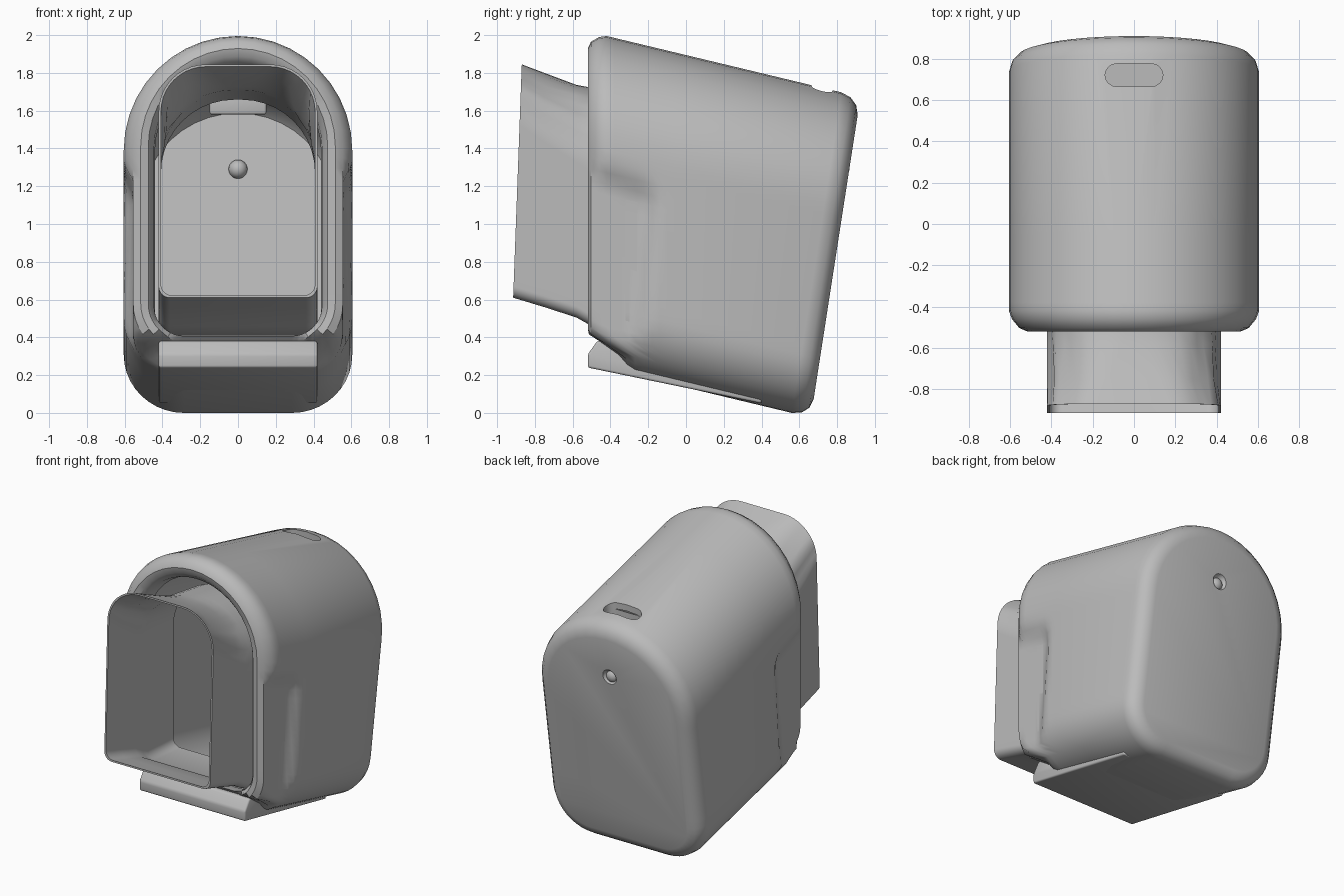
import bpy, bmesh
from math import sin, cos, pi

if "Cube" in bpy.data.objects:
    bpy.data.objects.remove(bpy.data.objects["Cube"])

grey = bpy.data.materials.new("plain_grey")
grey.use_nodes = True
COLOUR = (0.5, 0.5, 0.5, 1)
grey.diffuse_color = COLOUR
grey.node_tree.nodes["Principled BSDF"].inputs["Base Color"].default_value = COLOUR

FRONT, SLOPE = -0.52, 0.24
HALF, BASE, CROWN = 0.605, 0.24, 2.0


def clamp(v):
    return max(0.0, min(1.0, v))


def finish(bm, name, angle=35):
    """Turn a bmesh into a shaded object."""
    bmesh.ops.remove_doubles(bm, verts=bm.verts, dist=1e-5)
    bmesh.ops.recalc_face_normals(bm, faces=bm.faces)
    mesh = bpy.data.meshes.new(name)
    bm.to_mesh(mesh)
    bm.free()
    mesh.materials.append(grey)
    ob = bpy.data.objects.new(name, mesh)
    bpy.context.collection.objects.link(ob)
    smooth(ob, angle)
    return ob


def smooth(ob, angle=35):
    bpy.ops.object.select_all(action='DESELECT')
    ob.select_set(True)
    bpy.context.view_layer.objects.active = ob
    bpy.ops.object.shade_smooth_by_angle(angle=angle * pi / 180)


def outline(w, z0, z1, r_low, r_top, arc=10, side=14):
    """Rounded upright section as (x, z) points, mirrored left to right."""
    half = []
    for i in range(arc + 1):
        a = -pi / 2 + i / arc * pi / 2
        half.append((w - r_low + r_low * cos(a), z0 + r_low + r_low * sin(a)))
    low, high = z0 + r_low, z1 - r_top
    half += [(w, low + (high - low) * i / side) for i in range(1, side)]
    for i in range(arc + 1):
        a = i / arc * pi / 2
        half.append((w - r_top + r_top * cos(a), high + r_top * sin(a)))
    return half + [(-x, z) for x, z in reversed(half)]


def loft(rings, name, cyclic=False):
    """Skin a row of equal rings; close it as a tube wall or with end caps."""
    bm = bmesh.new()
    rows = [[bm.verts.new(p) for p in ring] for ring in rings]
    pairs = list(zip(rows, rows[1:]))
    if cyclic:
        pairs.append((rows[-1], rows[0]))
    else:
        bm.faces.new(rows[0])
        bm.faces.new(rows[-1])
    n = len(rows[0])
    for a, b in pairs:
        for i in range(n):
            j = (i + 1) % n
            bm.faces.new((a[i], a[j], b[j], b[i]))
    return finish(bm, name)


def prism(points, place, depth, name, bevel=0.0):
    """Extrude a flat profile, with optional rounded edges."""
    bm = bmesh.new()
    face = bm.faces.new([bm.verts.new(place(u, v)) for u, v in points])
    moved = bmesh.ops.extrude_face_region(bm, geom=[face])["geom"]
    bmesh.ops.translate(bm, vec=depth, verts=[g for g in moved if isinstance(g, bmesh.types.BMVert)])
    if bevel:
        bmesh.ops.bevel(bm, geom=bm.edges[:], offset=bevel, segments=3, profile=0.5, affect='EDGES')
    return finish(bm, name)


def cut(ob, cutter):
    mod = ob.modifiers.new("cut", 'BOOLEAN')
    mod.operation, mod.solver, mod.object = 'DIFFERENCE', 'EXACT', cutter
    bpy.ops.object.select_all(action='DESELECT')
    ob.select_set(True)
    bpy.context.view_layer.objects.active = ob
    bpy.ops.object.modifier_apply(modifier=mod.name)
    smooth(ob)


# Housing: sloping arched shell with a leaning back and a rounded front rim
def back_y(zs):
    return (0.648 + 0.155 * zs) / 1.037


def housing_ring(inset, offset, from_back):
    ring = []
    for x, zs in outline(HALF - inset, BASE + inset, CROWN - inset, 0.32 - inset, HALF - inset):
        front = FRONT + 0.15 * clamp((0.4 - zs) / 0.06)
        y = back_y(zs) - offset if from_back else front + offset
        z = zs - SLOPE * (y + 0.44)
        # Shallow grip recess on each side behind the rim
        if not from_back:
            edge = clamp((-0.21 + 0.1 * (z - 0.35) - y) / 0.09)
            roof = clamp((1.33 - 0.35 * (y + 0.48) - z) / 0.1)
            limit = HALF - 0.05 * edge * roof
            x = max(-limit, min(limit, x))
        ring.append((x, y, z))
    return ring


steps = [(0.10, 0, True), (0.05, 0.015, True), (0.015, 0.05, True), (0, 0.1, True)]
steps += [(0, 0.46 - 0.04 * i, False) for i in range(10)]
steps += [(0.015, 0.06, False), (0.05, 0.017, False), (0.09, 0, False), (0.13, 0.01, False),
          (0.16, 0.05, False), (0.165, 0.13, False), (0.045, 0.2, False),
          (0.045, 0.12, True), (0.10, 0.045, True)]
housing = loft([housing_ring(*s) for s in steps], "housing")

# Slot in the roof with a pocket hanging under it
slot_points = []
for side in (1, -1):
    for i in range(9):
        a = side * pi / 2 - pi / 2 + (i / 8 - 0.5) * pi
        slot_points.append((side * 0.085 + 0.055 * cos(a), 0.72 + 0.055 * sin(a)))
slot = prism(slot_points, lambda u, v: (u, v, 1.63), (0, 0, 0.2), "slot_cutter")
pocket = prism([(-0.15, 0.65), (0.15, 0.65), (0.15, 0.79), (-0.15, 0.79)],
               lambda u, v: (u, v, 1.58), (0, 0, 0.1), "slot_pocket", 0.012)
for part in (housing, pocket):
    cut(part, slot)
bpy.data.objects.remove(slot)


# Small ball seated in a dimple in the back wall
def ball(name, radius, y):
    bm = bmesh.new()
    bmesh.ops.create_uvsphere(bm, u_segments=24, v_segments=12, radius=radius)
    bmesh.ops.translate(bm, vec=(0, y, 1.29), verts=bm.verts)
    return finish(bm, name)


dimple = ball("dimple_cutter", 0.06, 0.89)
cut(housing, dimple)
bpy.data.objects.remove(dimple)
ball("back_ball", 0.05, 0.815)


# Inner sleeve: thin open tube with fluted upper corners
def sleeve_ring(y, z0, z1, r_top, flute, inset):
    ring = []
    for i, (x, z) in enumerate(outline(0.42 - inset, z0 + inset, z1 - inset, 0.06, r_top - inset)):
        wave = flute * 0.5 * (1 - cos(pi * (z - z1 + r_top) / 0.075)) if z > z1 - r_top else 0
        lean = 0.037 * (z - 0.61) if y < -0.9 else 0
        ring.append((x * (1 - wave), y + lean, z - wave * 0.3))
    return ring


stations = [(-0.915, 0.61, 1.845, 0.25, 0), (-0.75, 0.56, 1.80, 0.30, 0.05),
            (-0.58, 0.505, 1.75, 0.36, 0.05), (-0.5, 0.46, 1.73, 0.39, 0.03),
            (-0.44, 0.43, 1.715, 0.40, 0), (-0.15, 0.41, 1.67, 0.40, 0)]
outer = [sleeve_ring(*s, 0) for s in stations]
inner = [sleeve_ring(*s, 0.012) for s in reversed(stations)]
loft(outer + inner, "inner_sleeve", cyclic=True)

# Bottom tray with a raised rounded front lip
tray_side = [(-0.52, 0.24), (-0.52, 0.31), (-0.47, 0.38), (-0.38, 0.38), (-0.33, 0.30),
             (0.4, 0.13), (0.4, 0.05)]
prism(tray_side, lambda u, v: (-0.42, u, v), (0.84, 0, 0), "bottom_tray", 0.012)
